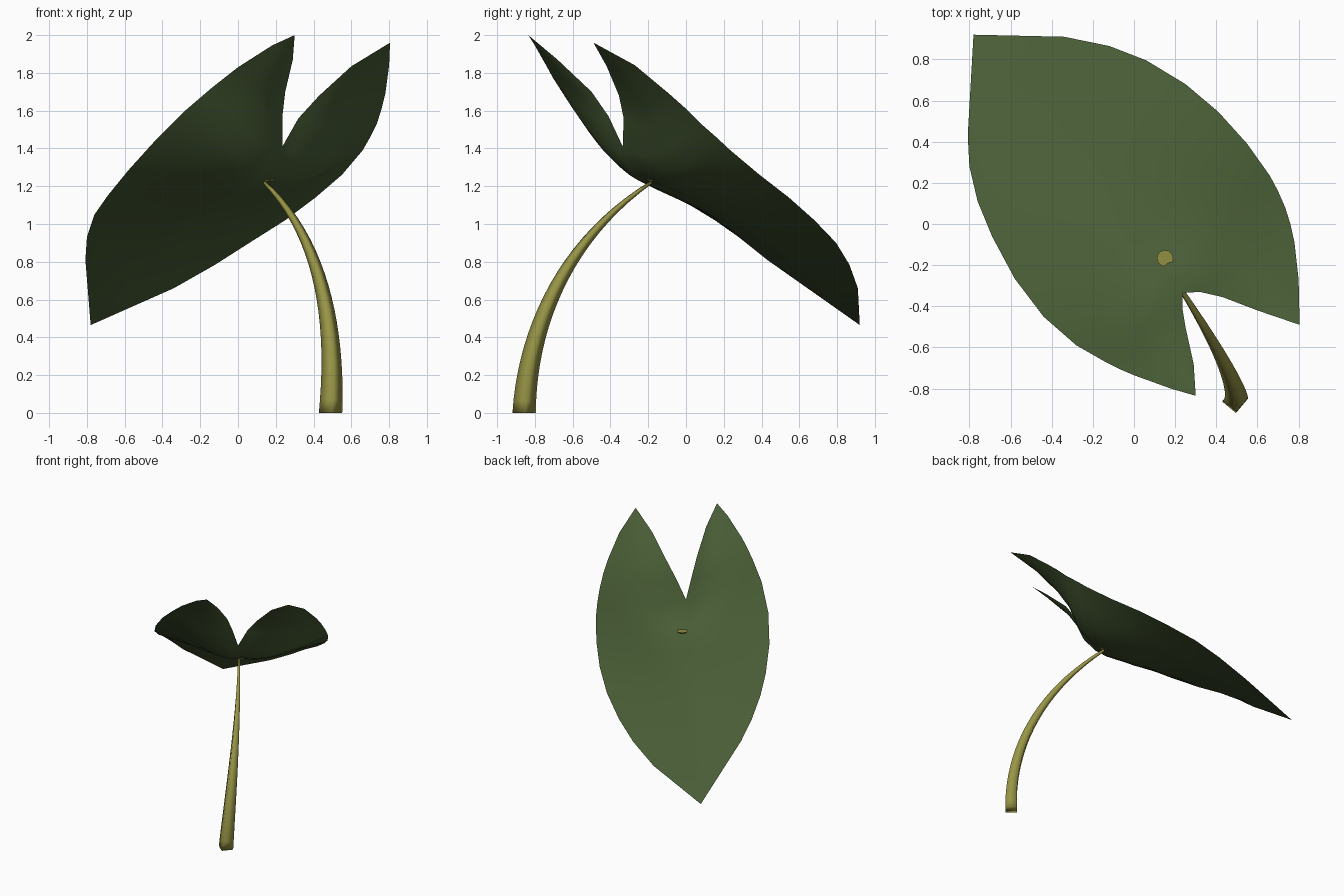
import bpy, bmesh, math
from mathutils import Vector

if "Cube" in bpy.data.objects:
    bpy.data.objects.remove(bpy.data.objects["Cube"])


def material(name, rgb):
    m = bpy.data.materials.new(name)
    m.diffuse_color = (*rgb, 1)
    m.use_nodes = True
    m.node_tree.nodes["Principled BSDF"].inputs["Base Color"].default_value = m.diffuse_color
    return m


leaf_green = material("leaf green", (0.065, 0.108, 0.036))
stem_olive = material("stem olive", (0.31, 0.30, 0.06))


def make_object(name, bm, mat):
    me = bpy.data.meshes.new(name)
    bm.to_mesh(me)
    bm.free()
    ob = bpy.data.objects.new(name, me)
    bpy.context.collection.objects.link(ob)
    me.materials.append(mat)
    for p in me.polygons:
        p.use_smooth = True
    return ob


# Leaf landmarks
tip = Vector((-0.78, 0.92, 0.465))
attach = Vector((0.15, -0.165, 1.215))

# Outer margins, from leaf tip to lobe tip
right_edge = [(-.34, .91, .66), (-.12, .865, .785), (.06, .795, .90), (.25, .68, 1.02),
              (.41, .545, 1.14), (.55, .39, 1.26), (.66, .235, 1.39), (.70, .16, 1.46),
              (.735, .08, 1.53), (.76, 0, 1.61), (.78, -.09, 1.69), (.80, -.27, 1.84),
              (.805, -.49, 1.96)]
left_edge = [(-.808, .43, .81), (-.80, .28, .93), (-.76, .11, 1.05), (-.69, -.06, 1.15),
             (-.58, -.265, 1.285), (-.44, -.45, 1.44), (-.28, -.59, 1.60), (-.21, -.63, 1.66),
             (-.14, -.67, 1.72), (-.07, -.705, 1.775), (0, -.735, 1.83), (.18, -.80, 1.945),
             (.30, -.835, 2.0)]
# Inner margins along the cleft, from notch to lobe tip
right_cleft = [(.32, -.33, 1.56), (.43, -.355, 1.68), (.60, -.42, 1.835), (.805, -.49, 1.96)]
left_cleft = [(.235, -.41, 1.57), (.25, -.50, 1.70), (.29, -.68, 1.87), (.30, -.835, 2.0)]

# Midrib, arched between tip and stem, then rising to the notch
spine = []
for t in (0, .2, .325, .444, .59, .734, .88, 1):
    p = tip.lerp(attach, t)
    p.z += 0.085 * math.sin(math.pi * t)
    spine.append(p)
spine += [Vector((.192, -.25, 1.28)), Vector((.235, -.335, 1.41))]

# Leaf blade: each half lofted from midrib/cleft to outer margin, cupped near the stem
COLS = 10
cup = {5: .02, 6: .05, 7: .065, 8: .08, 9: .085, 10: .065, 11: .045, 12: .02}
bm = bmesh.new()
for edge, cleft in ((right_edge, right_cleft), (left_edge, left_cleft)):
    inner = spine + [Vector(p) for p in cleft]
    outer = [tip] + [Vector(p) for p in edge]
    rows = []
    for i, (a, b) in enumerate(zip(inner, outer)):
        row = []
        for j in range(COLS + 1):
            s = j / COLS
            p = a.lerp(b, s)
            if i < 8:
                p.z = a.z + (b.z - a.z) * s ** 1.35
            p.z -= cup.get(i, 0) * math.sin(math.pi * s ** .8) * (.6 if i < 8 else 1)
            row.append(bm.verts.new(p))
        rows.append(row)
    for r0, r1 in zip(rows, rows[1:]):
        for j in range(COLS):
            bm.faces.new((r0[j], r1[j], r1[j + 1], r0[j + 1]))
bmesh.ops.remove_doubles(bm, verts=bm.verts, dist=0.0005)
bm.normal_update()
bmesh.ops.reverse_faces(bm, faces=[f for f in bm.faces if f.normal.z < 0])
make_object("leaf_blade", bm, leaf_green)

# Stem: four-sided tapering tube along a bezier path
ctrl = [Vector(c) for c in ((.49, -.857, 0), (.52, -.84, .45), (.45, -.64, .92), (.14, -.185, 1.22))]
STEPS = 20
bm = bmesh.new()
rings = []
for i in range(STEPS + 1):
    t = i / STEPS
    u = 1 - t
    p = u**3 * ctrl[0] + 3*u*u*t * ctrl[1] + 3*u*t*t * ctrl[2] + t**3 * ctrl[3]
    d = (u*u * (ctrl[1] - ctrl[0]) + 2*u*t * (ctrl[2] - ctrl[1]) + t*t * (ctrl[3] - ctrl[2])).normalized()
    if i == 0:
        d = Vector((0, 0, 1))
    side = Vector((0, 1, 0)).cross(d).normalized()
    other = d.cross(side)
    r = .062 - .052 * t ** 1.1
    rings.append([bm.verts.new(p + r * (math.cos(a) * side + math.sin(a) * other))
                  for a in (math.radians(5 + 90 * k) for k in range(4))])
for r0, r1 in zip(rings, rings[1:]):
    for k in range(4):
        n = (k + 1) % 4
        bm.faces.new((r0[k], r0[n], r1[n], r1[k]))
bm.faces.new(rings[0][::-1])
bm.faces.new(rings[-1])
bmesh.ops.recalc_face_normals(bm, faces=bm.faces)
make_object("stem", bm, stem_olive)

# Pale spot where the stem meets the blade
bm = bmesh.new()
bmesh.ops.create_cone(bm, cap_ends=True, segments=12, radius1=.034, radius2=.04, depth=.009)
spot = make_object("stem_spot", bm, stem_olive)
for p in spot.data.polygons:
    p.use_smooth = False
normal = Vector((.05, -.06, 1)).normalized()
spot.rotation_euler = normal.to_track_quat('Z', 'Y').to_euler()
spot.location = attach + normal * 0.017
